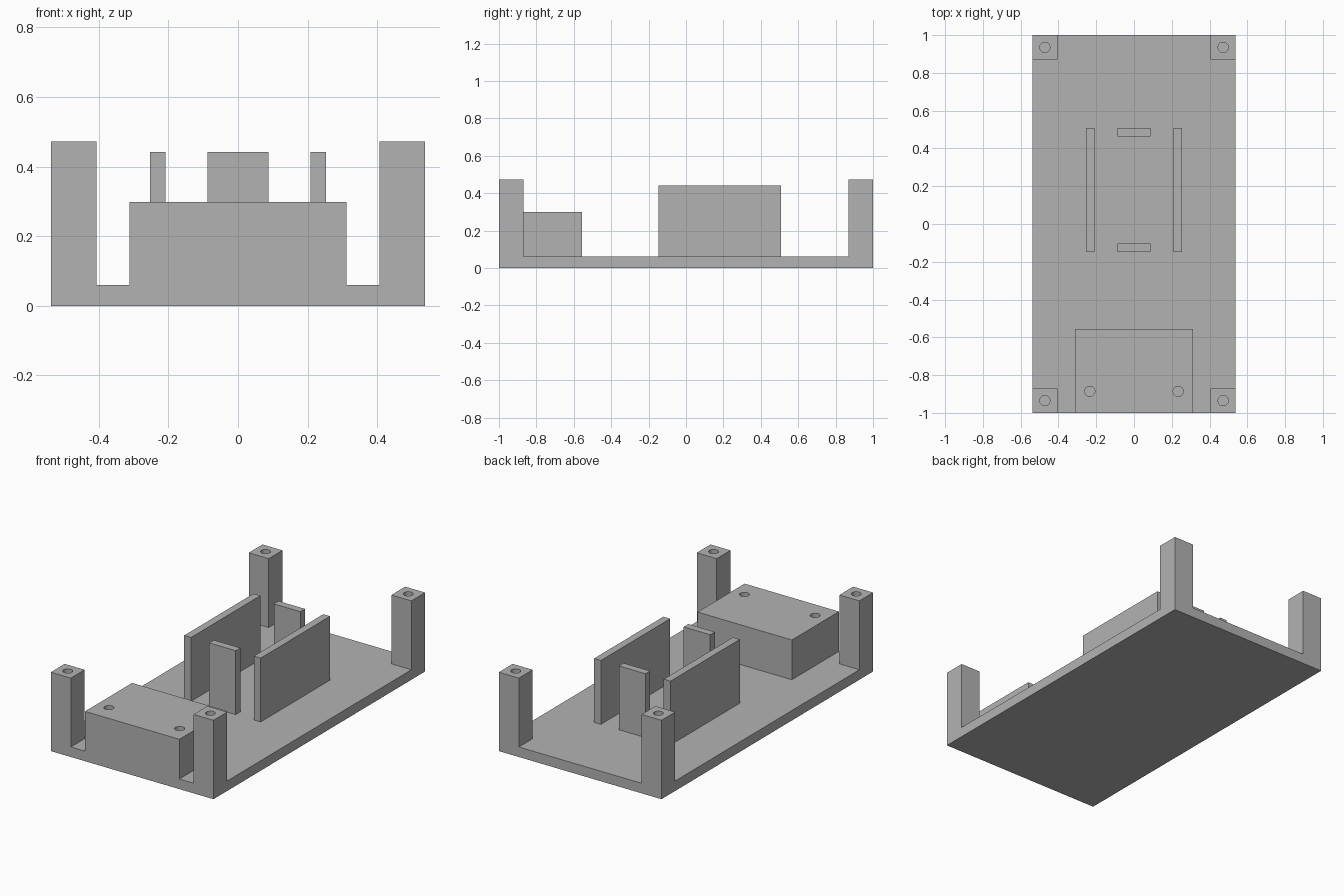
import bpy

if "Cube" in bpy.data.objects:
    bpy.data.objects.remove(bpy.data.objects["Cube"], do_unlink=True)

HALF_W, BASE_TOP = 0.538, 0.06
HOLE_R, HOLE_DEPTH = 0.027, 0.2

grey = bpy.data.materials.new("plain grey")
grey.use_nodes = True
colour = (0.45, 0.45, 0.45, 1)
grey.diffuse_color = colour
grey.node_tree.nodes["Principled BSDF"].inputs["Base Color"].default_value = colour


def box(name, x, y, z):
    """Box between the (low, high) limits on each axis."""
    bpy.ops.mesh.primitive_cube_add(size=1)
    ob = bpy.context.object
    ob.name = name
    limits = (x, y, z)
    for v in ob.data.vertices:
        v.co = [lo + (c + 0.5) * (hi - lo) for c, (lo, hi) in zip(v.co, limits)]
    ob.data.materials.append(grey)
    return ob


def drill(ob, x, y, top):
    """Blind round screw hole sunk into the top of a part."""
    bpy.ops.mesh.primitive_cylinder_add(
        vertices=32, radius=HOLE_R, depth=2 * HOLE_DEPTH, location=(x, y, top))
    cutter = bpy.context.object
    cutter.hide_render = True
    cutter.data.materials.append(grey)
    mod = ob.modifiers.new("screw_hole", "BOOLEAN")
    mod.operation = "DIFFERENCE"
    mod.solver = "EXACT"
    mod.object = cutter
    bpy.context.view_layer.objects.active = ob
    bpy.ops.object.modifier_apply(modifier=mod.name)
    bpy.data.objects.remove(cutter, do_unlink=True)


def span(a, b, side):
    return tuple(sorted((a * side, b * side)))


# Base plate
box("base_plate", (-HALF_W, HALF_W), (-1, 1), (0, BASE_TOP))

# Corner posts with screw holes
for sx, side in ((1, "left"), (-1, "right")):
    for sy, end in ((1, "back"), (-1, "front")):
        post = box(f"{end}_{side}_post", span(0.406, HALF_W, sx),
                   span(0.87, 1, sy), (BASE_TOP, 0.472))
        drill(post, sx * 0.472, sy * 0.935, 0.472)

# Front mounting block with two screw holes
block = box("front_block", (-0.312, 0.312), (-1, -0.555), (BASE_TOP, 0.298))
for sx in (1, -1):
    drill(block, sx * 0.234, -0.886, 0.298)

# Holder walls: long ones at the sides, short ones at the ends
WALL_Z = (BASE_TOP, 0.442)
for sx, side in ((1, "left"), (-1, "right")):
    box(f"{side}_holder_wall", span(0.208, 0.253, sx), (-0.147, 0.508), WALL_Z)
for y0, end in ((-0.147, "front"), (0.464, "back")):
    box(f"{end}_holder_tab", (-0.088, 0.088), (y0, y0 + 0.044), WALL_Z)
